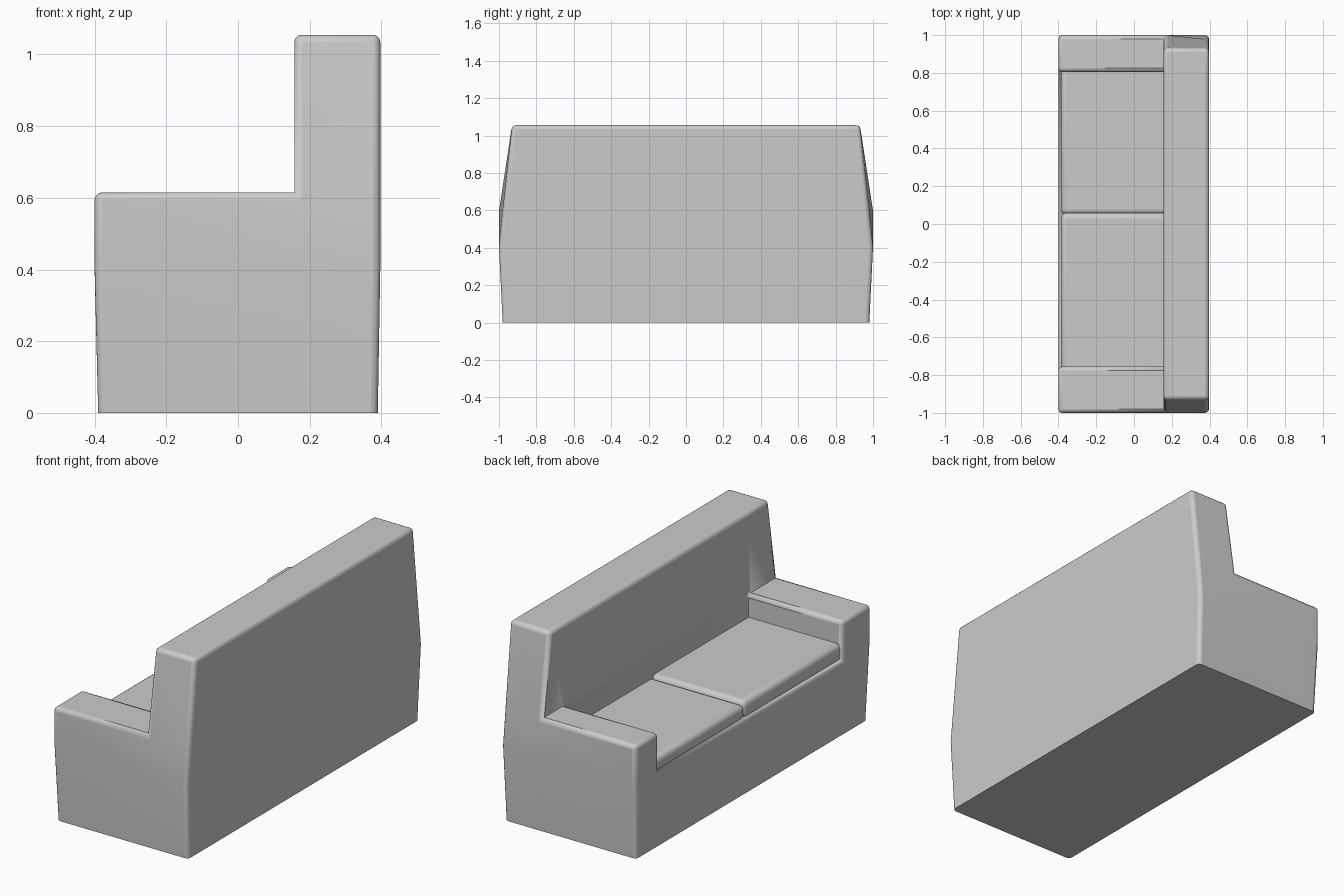
import bpy, bmesh

if "Cube" in bpy.data.objects:
    bpy.data.objects.remove(bpy.data.objects["Cube"])


def finish(name, bm, width, segments, weighted):
    """Turn a bmesh into a bevelled, smooth-shaded object."""
    mesh = bpy.data.meshes.new(name)
    bm.to_mesh(mesh)
    bm.free()
    obj = bpy.data.objects.new(name, mesh)
    bpy.context.collection.objects.link(obj)
    bev = obj.modifiers.new("rounded_edges", 'BEVEL')
    bev.width = width
    bev.segments = segments
    bev.limit_method = 'WEIGHT' if weighted else 'ANGLE'
    bpy.ops.object.select_all(action='DESELECT')
    bpy.context.view_layer.objects.active = obj
    obj.select_set(True)
    bpy.ops.object.shade_smooth_by_angle(angle=0.6)
    return obj


# Sofa frame: base, two arms and back, as one solid made of grid cells
XS = [-0.4, 0.157, 0.397]
YS = [-1.0, -0.755, 0.805, 1.0]
ZS = [0.0, 0.405, 0.615, 1.055]


def corner(i, j, k):
    x, y, z = XS[i], YS[j], ZS[k]
    if k == 0:                       # foot tapers in slightly
        x = max(-0.39, min(0.39, x))
    if j in (0, 3):                  # ends lean inwards
        half = 1.0
        if k == 0:
            half = 0.98
        elif k == 3:
            half = 0.93
        elif k == 2 and i == 2:
            half = 0.977
        y *= half
    return x, y, z


cells = {(i, j, k) for i in range(2) for j in range(3) for k in range(3)
         if k == 0 or i == 1 or (k == 1 and j != 1)}
bm = bmesh.new()
verts = {}
for cell in cells:
    for axis in range(3):
        for side in (0, 1):
            near = list(cell)
            near[axis] += 2 * side - 1
            if tuple(near) in cells:
                continue
            ring = []
            for a, b in ((0, 0), (1, 0), (1, 1), (0, 1)):
                p = list(cell)
                p[axis] += side
                p[(axis + 1) % 3] += a
                p[(axis + 2) % 3] += b
                p = tuple(p)
                if p not in verts:
                    verts[p] = bm.verts.new(corner(*p))
                ring.append(verts[p])
            bm.faces.new(ring if side else ring[::-1])
bm.normal_update()
weight = bm.edges.layers.float.new("bevel_weight_edge")
for e in bm.edges:
    on_floor = all(v.co.z < 0.001 for v in e.verts)
    if e.calc_face_angle_signed() > 0.8 and not on_floor:
        e[weight] = 1.0
finish("sofa_frame", bm, 0.02, 3, True)


# Seat cushions, tucked into the arms and back
def cushion(name, y0, y1, top):
    x0, x1, z0 = -0.387, 0.2, 0.395
    bm = bmesh.new()
    bmesh.ops.create_cube(bm, size=1.0)
    bmesh.ops.scale(bm, vec=(x1 - x0, y1 - y0, top - z0), verts=bm.verts)
    bmesh.ops.translate(bm, vec=((x0 + x1) / 2, (y0 + y1) / 2, (z0 + top) / 2),
                        verts=bm.verts)
    finish(name, bm, 0.028, 4, False)


cushion("seat_cushion_left", 0.05, 0.85, 0.475)
cushion("seat_cushion_right", -0.80, 0.058, 0.491)
